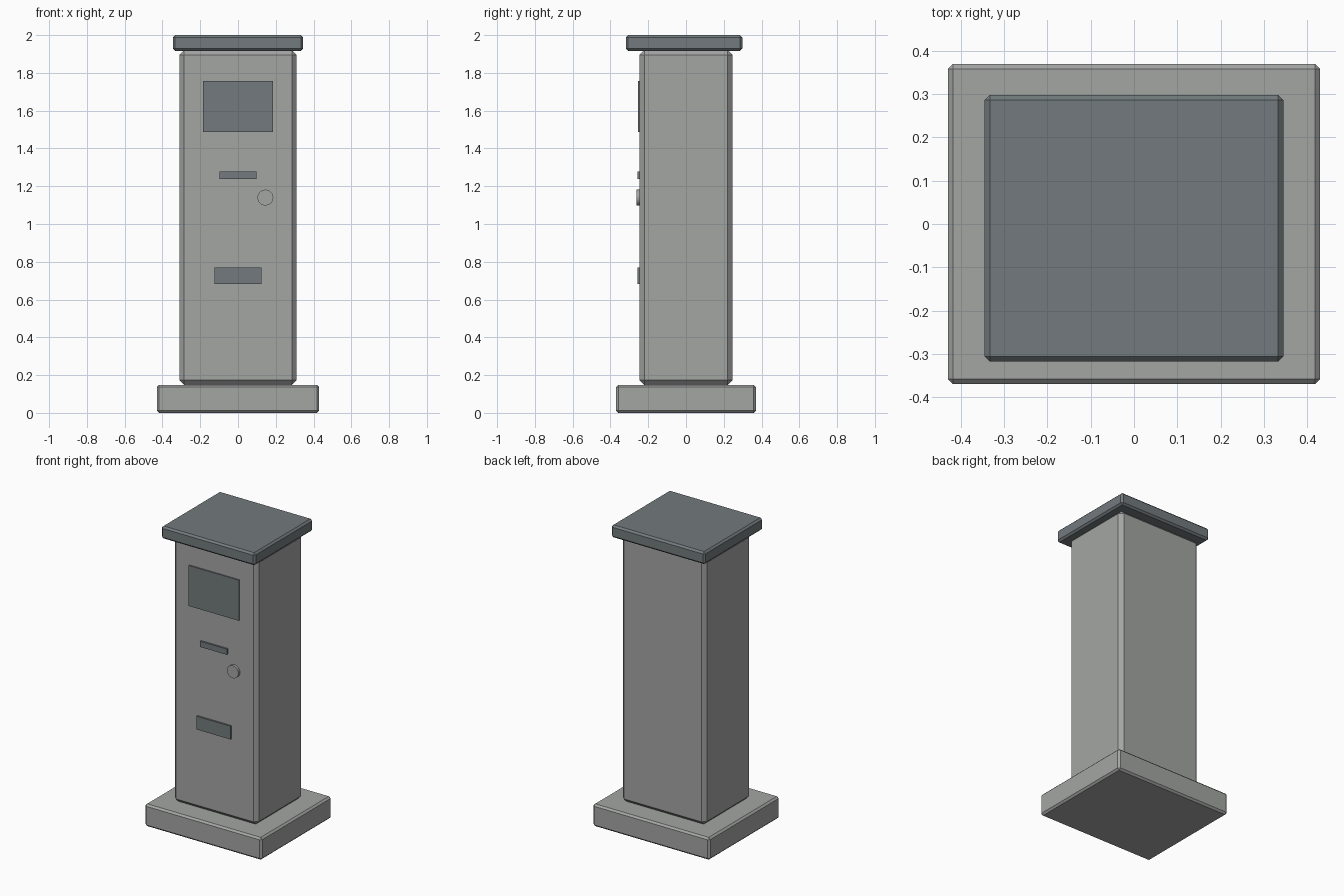
import bpy
import math

default = bpy.data.objects.get("Cube")
if default:
    bpy.data.objects.remove(default, do_unlink=True)


def material(name, rgb):
    mat = bpy.data.materials.new(name)
    mat.use_nodes = True
    colour = (*rgb, 1)
    mat.diffuse_color = colour
    mat.node_tree.nodes["Principled BSDF"].inputs["Base Color"].default_value = colour
    return mat


light_grey = material("light grey", (0.37, 0.38, 0.37))
slate_grey = material("slate grey", (0.17, 0.195, 0.205))


def finish(name, mat, bevel):
    obj = bpy.context.object
    obj.name = obj.data.name = name
    obj.data.materials.append(mat)
    if bevel:
        mod = obj.modifiers.new("chamfer", "BEVEL")
        mod.width = bevel
        mod.segments = 1
    return obj


def box(name, mat, x, y, z, bevel=0):
    """Box spanning the given (low, high) range on each axis."""
    spans = (x, y, z)
    bpy.ops.mesh.primitive_cube_add(size=1, location=[(a + b) / 2 for a, b in spans])
    bpy.context.object.scale = [b - a for a, b in spans]
    bpy.ops.object.transform_apply(location=False, rotation=False, scale=True)
    return finish(name, mat, bevel)


# Plinth, pillar and overhanging cap
box("plinth", light_grey, (-0.43, 0.43), (-0.37, 0.37), (0, 0.148), 0.012)
box("pillar", light_grey, (-0.31, 0.31), (-0.246, 0.246), (0.148, 1.92), 0.025)
box("cap", slate_grey, (-0.345, 0.345), (-0.318, 0.298), (1.917, 2.0), 0.012)

# Fittings on the front panel
box("screen", slate_grey, (-0.185, 0.185), (-0.254, -0.24), (1.487, 1.757))
box("card_slot", slate_grey, (-0.098, 0.098), (-0.258, -0.24), (1.239, 1.277))
box("ticket_tray", slate_grey, (-0.125, 0.125), (-0.258, -0.24), (0.683, 0.771))

# Round push button
bpy.ops.mesh.primitive_cylinder_add(
    vertices=24, radius=0.042, depth=0.024,
    location=(0.145, -0.251, 1.14), rotation=(math.pi / 2, 0, 0))
finish("push_button", light_grey, 0)
bpy.ops.object.shade_smooth_by_angle(angle=math.radians(30))
